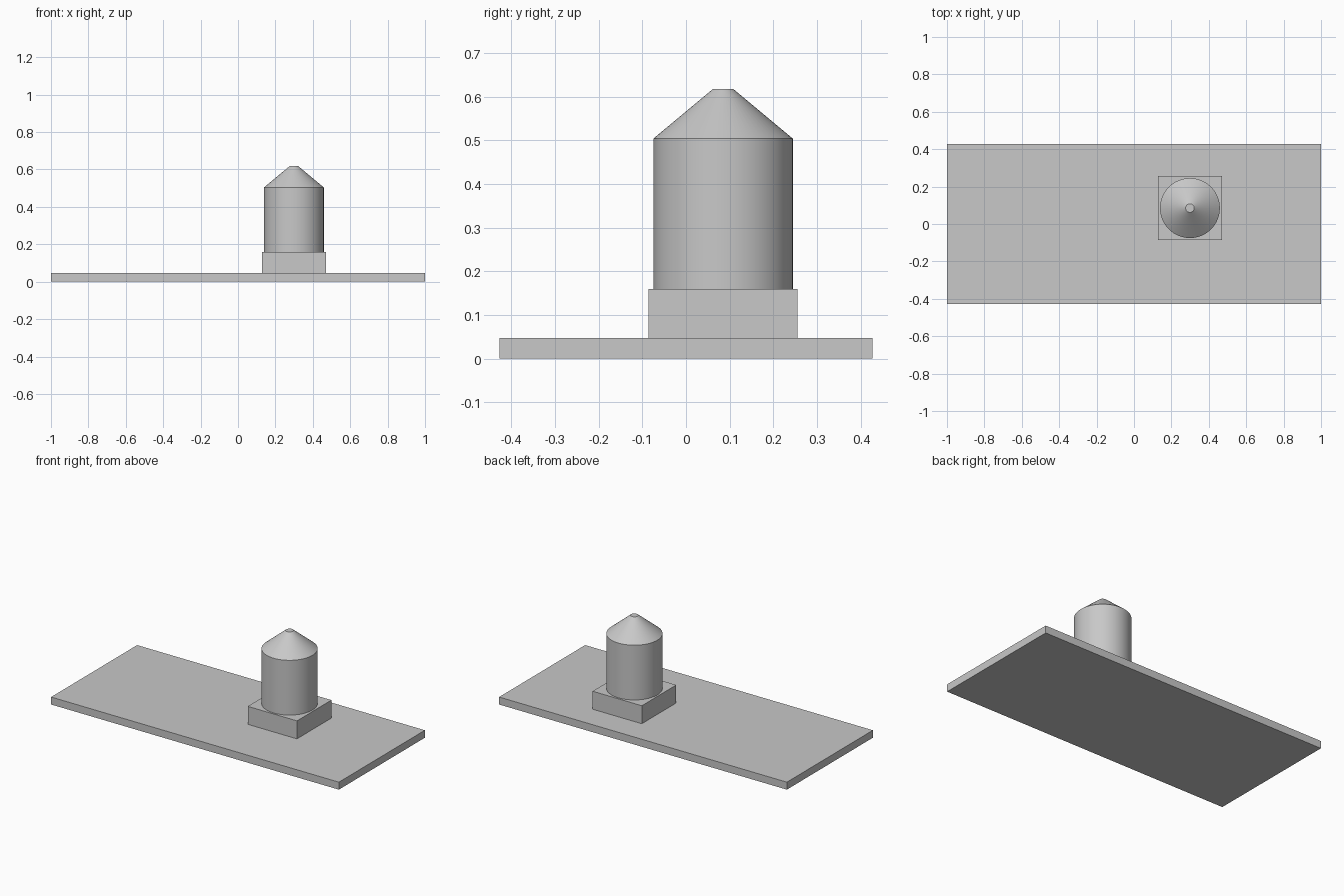
import bpy, bmesh, math
from mathutils import Matrix, Vector

cube = bpy.data.objects.get("Cube")
if cube:
    bpy.data.objects.remove(cube, do_unlink=True)

grey = bpy.data.materials.new("light grey")
grey.use_nodes = True
colour = (0.58, 0.58, 0.58, 1)
grey.diffuse_color = colour
grey.node_tree.nodes["Principled BSDF"].inputs["Base Color"].default_value = colour


def finish(name, bm):
    """Turn a bmesh into a named, coloured object."""
    mesh = bpy.data.meshes.new(name)
    bmesh.ops.recalc_face_normals(bm, faces=bm.faces)
    bm.to_mesh(mesh)
    bm.free()
    mesh.materials.append(grey)
    obj = bpy.data.objects.new(name, mesh)
    bpy.context.collection.objects.link(obj)
    return obj


def box(name, x, y, bottom, top, width, depth):
    bm = bmesh.new()
    size = Matrix.Diagonal((width, depth, top - bottom, 1))
    place = Matrix.Translation((x, y, (bottom + top) / 2))
    bmesh.ops.create_cube(bm, size=1, matrix=place @ size)
    return finish(name, bm)


def lathe(name, x, y, profile, sides=64):
    """Revolve (radius, height) points about a vertical axis and cap the ends."""
    bm = bmesh.new()
    rings = []
    for radius, height in profile:
        rings.append([bm.verts.new((x + radius * math.cos(a), y + radius * math.sin(a), height))
                      for a in (math.tau * i / sides for i in range(sides))])
    for low, high in zip(rings, rings[1:]):
        for i in range(sides):
            j = (i + 1) % sides
            bm.faces.new((low[i], low[j], high[j], high[i]))
    bm.faces.new(rings[0][::-1])
    bm.faces.new(rings[-1])
    return finish(name, bm)


tower_x, tower_y = 0.299, 0.085
plate_top, block_top = 0.047, 0.16

# Ground plate and square plinth
box("base_plate", 0, 0, 0, plate_top, 2, 0.854)
box("plinth", tower_x, tower_y, plate_top, block_top, 0.342, 0.342)

# Round tower with its truncated cone roof
tower = lathe("tower", tower_x, tower_y,
              [(0.16, block_top), (0.16, 0.504), (0.023, 0.618)])
bpy.ops.object.select_all(action="DESELECT")
tower.select_set(True)
bpy.context.view_layer.objects.active = tower
bpy.ops.object.shade_smooth_by_angle(angle=math.radians(30))
